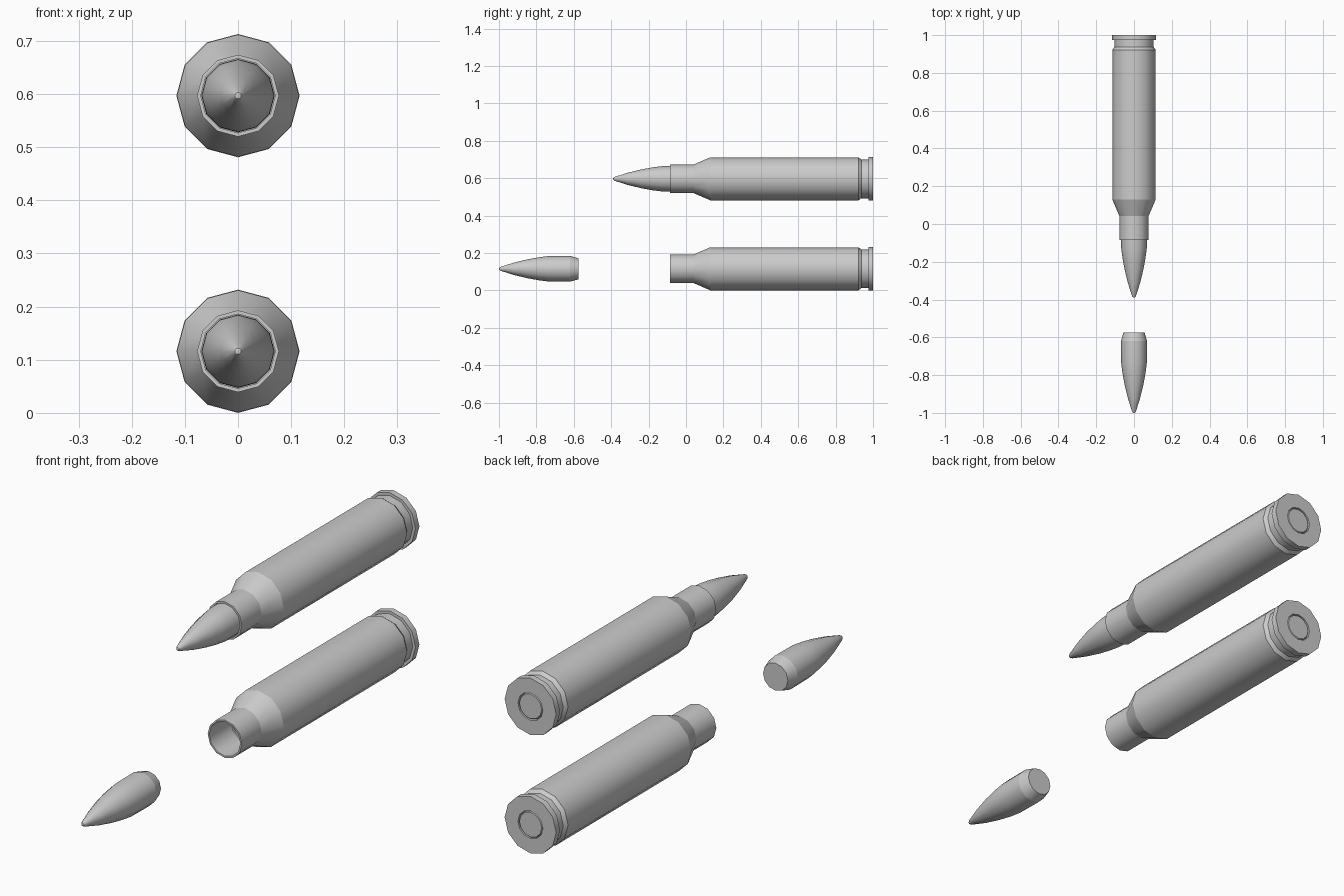
import bpy, bmesh, math

if "Cube" in bpy.data.objects:
    bpy.data.objects.remove(bpy.data.objects["Cube"])

SIDES = 12
LOW_Z, HIGH_Z = 0.116, 0.597


def lathe(name, profile, y=0.0, z=0.0):
    """Revolve (y, radius) points about the y axis; radius 0 closes to a point."""
    bm = bmesh.new()
    rings = []
    for py, r in profile:
        if r == 0:
            rings.append([bm.verts.new((0, py, 0))] * SIDES)
        else:
            rings.append([bm.verts.new((r * math.cos(2 * math.pi * i / SIDES), py,
                                        r * math.sin(2 * math.pi * i / SIDES)))
                          for i in range(SIDES)])
    for a, b in zip(rings, rings[1:]):
        for i in range(SIDES):
            j = (i + 1) % SIDES
            corners = list(dict.fromkeys((a[i], a[j], b[j], b[i])))
            bm.faces.new(corners).smooth = True
    bmesh.ops.recalc_face_normals(bm, faces=bm.faces)
    # crisp rings where the profile turns noticeably, smooth around the barrel
    for k in range(1, len(profile) - 1):
        (y0, r0), (y1, r1), (y2, r2) = profile[k - 1:k + 2]
        turn = math.atan2(r2 - r1, y2 - y1) - math.atan2(r1 - r0, y1 - y0)
        turn = abs((turn + math.pi) % (2 * math.pi) - math.pi)
        if turn > math.radians(15) and r1 > 0:
            for i in range(SIDES):
                e = bm.edges.get((rings[k][i], rings[k][(i + 1) % SIDES]))
                e.smooth = False
    mesh = bpy.data.meshes.new(name)
    bm.to_mesh(mesh)
    bm.free()
    obj = bpy.data.objects.new(name, mesh)
    obj.location = (0, y, z)
    bpy.context.collection.objects.link(obj)
    return obj


# Pointed bullet with a tapered tail
BULLET = [(-1.0, 0), (-0.998, 0.006), (-0.99, 0.011), (-0.92, 0.033), (-0.85, 0.050),
          (-0.79, 0.061), (-0.735, 0.068), (-0.62, 0.069), (-0.575, 0.056), (-0.575, 0)]

# Hollow necked case: inside, mouth, outside, extractor groove, rim, primer pocket
CASE = [(0.89, 0), (0.89, 0.102), (0.135, 0.105), (0.05, 0.070), (-0.085, 0.070),
        (-0.085, 0.077), (0.042, 0.077), (0.13, 0.115), (0.922, 0.115), (0.937, 0.104),
        (0.975, 0.104), (0.975, 0.116), (1.0, 0.116), (1.0, 0.056), (0.985, 0.056),
        (0.985, 0)]

# Primer cap seated in the pocket
PRIMER = [(0.985, 0.053), (0.996, 0.053), (0.999, 0.050), (0.999, 0)]

for label, z, bullet_shift in (("empty", LOW_Z, 0.0), ("loaded", HIGH_Z, 0.61)):
    lathe(label + "_case", CASE, z=z)
    lathe(label + "_primer", PRIMER, z=z)
    lathe(label + "_bullet", BULLET, y=bullet_shift, z=z)
